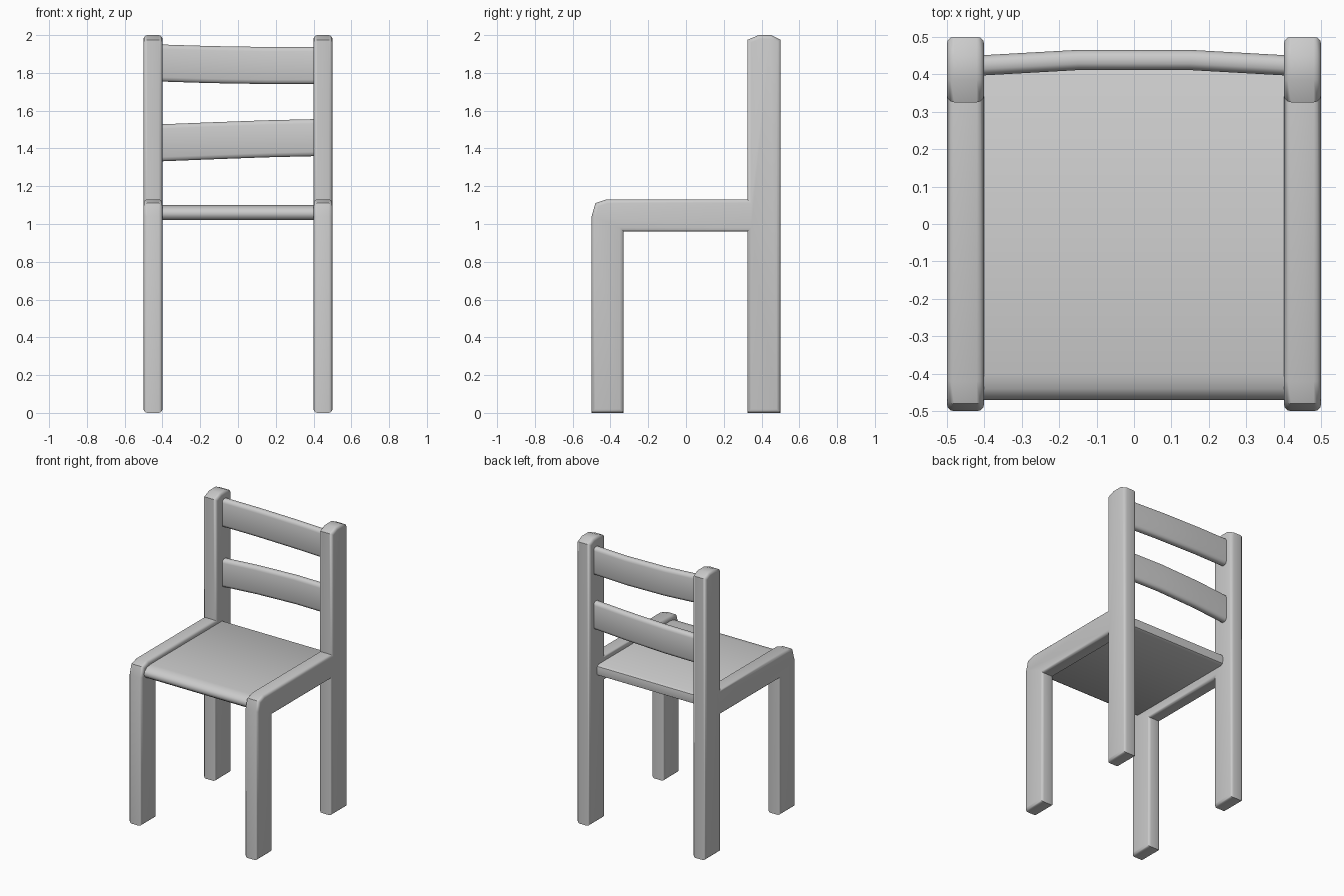
import bpy, bmesh

if "Cube" in bpy.data.objects:
    bpy.data.objects.remove(bpy.data.objects["Cube"])


def finish(name, bm):
    bmesh.ops.recalc_face_normals(bm, faces=bm.faces)
    mesh = bpy.data.meshes.new(name)
    bm.to_mesh(mesh)
    bm.free()
    obj = bpy.data.objects.new(name, mesh)
    bpy.context.collection.objects.link(obj)
    bpy.ops.object.select_all(action='DESELECT')
    obj.select_set(True)
    bpy.context.view_layer.objects.active = obj
    bpy.ops.object.shade_smooth_by_angle(angle=0.85)
    return obj


def loft(name, profile, stations):
    """Sweep a (y, z) profile along x through stations (x, dy, dz)."""
    bm = bmesh.new()
    rings = [[bm.verts.new((x, y + dy, z + dz)) for y, z in profile]
             for x, dy, dz in stations]
    n = len(profile)
    for a, b in zip(rings, rings[1:]):
        for i in range(n):
            j = (i + 1) % n
            bm.faces.new((a[i], a[j], b[j], b[i]))
    bm.faces.new(rings[0])
    bm.faces.new(rings[-1])
    return finish(name, bm)


def side_frame(name, x0, x1):
    bm = bmesh.new()
    outline = [(-0.5, 0), (-0.33, 0), (-0.33, 0.96), (0.325, 0.96), (0.325, 0),
               (0.5, 0), (0.5, 1.975), (0.45, 2.0), (0.385, 2.0), (0.325, 1.975),
               (0.325, 1.13), (-0.42, 1.13), (-0.48, 1.11), (-0.5, 1.04)]
    cap = bm.faces.new([bm.verts.new((x0, y, z)) for y, z in outline])
    ext = bmesh.ops.extrude_face_region(bm, geom=[cap], use_keep_orig=True)
    moved = [v for v in ext['geom'] if isinstance(v, bmesh.types.BMVert)]
    bmesh.ops.translate(bm, verts=moved, vec=(x1 - x0, 0, 0))
    bmesh.ops.recalc_face_normals(bm, faces=bm.faces)
    # round only the rims of the two flat sides
    rims = [e for e in bm.edges if abs(e.verts[0].co.x - e.verts[1].co.x) < 1e-5]
    bmesh.ops.bevel(bm, geom=rims, offset=0.02, segments=3, profile=0.5,
                    affect='EDGES', clamp_overlap=True)
    return finish(name, bm)


# side frames: legs, seat rail and back post in one piece
side_frame("left_side_frame", -0.5, -0.4)
side_frame("right_side_frame", 0.4, 0.5)

# seat panel with rounded front and back edges
seat = [(-0.40, 1.10), (-0.44, 1.092), (-0.463, 1.075), (-0.47, 1.055),
        (-0.462, 1.035), (-0.44, 1.02), (0.395, 1.02), (0.412, 1.03),
        (0.417, 1.06), (0.412, 1.09), (0.395, 1.10)]
loft("seat", seat, [(-0.4, 0, 0), (0.4, 0, 0)])

# gently bowed back slats
slat = [(-0.027, 0.075), (-0.022, 0.09), (-0.01, 0.098), (0.01, 0.098),
        (0.022, 0.09), (0.027, 0.075)]
slat += [(-y, -z) for y, z in slat]
xs = (-0.4, -0.15, 0.15, 0.4)
bow = (0.424, 0.438, 0.438, 0.424)
heights = {"upper_back_slat": (1.852, 1.844, 1.839, 1.839),
           "lower_back_slat": (1.430, 1.440, 1.451, 1.457)}
for name, zs in heights.items():
    loft(name, slat, list(zip(xs, bow, zs)))
